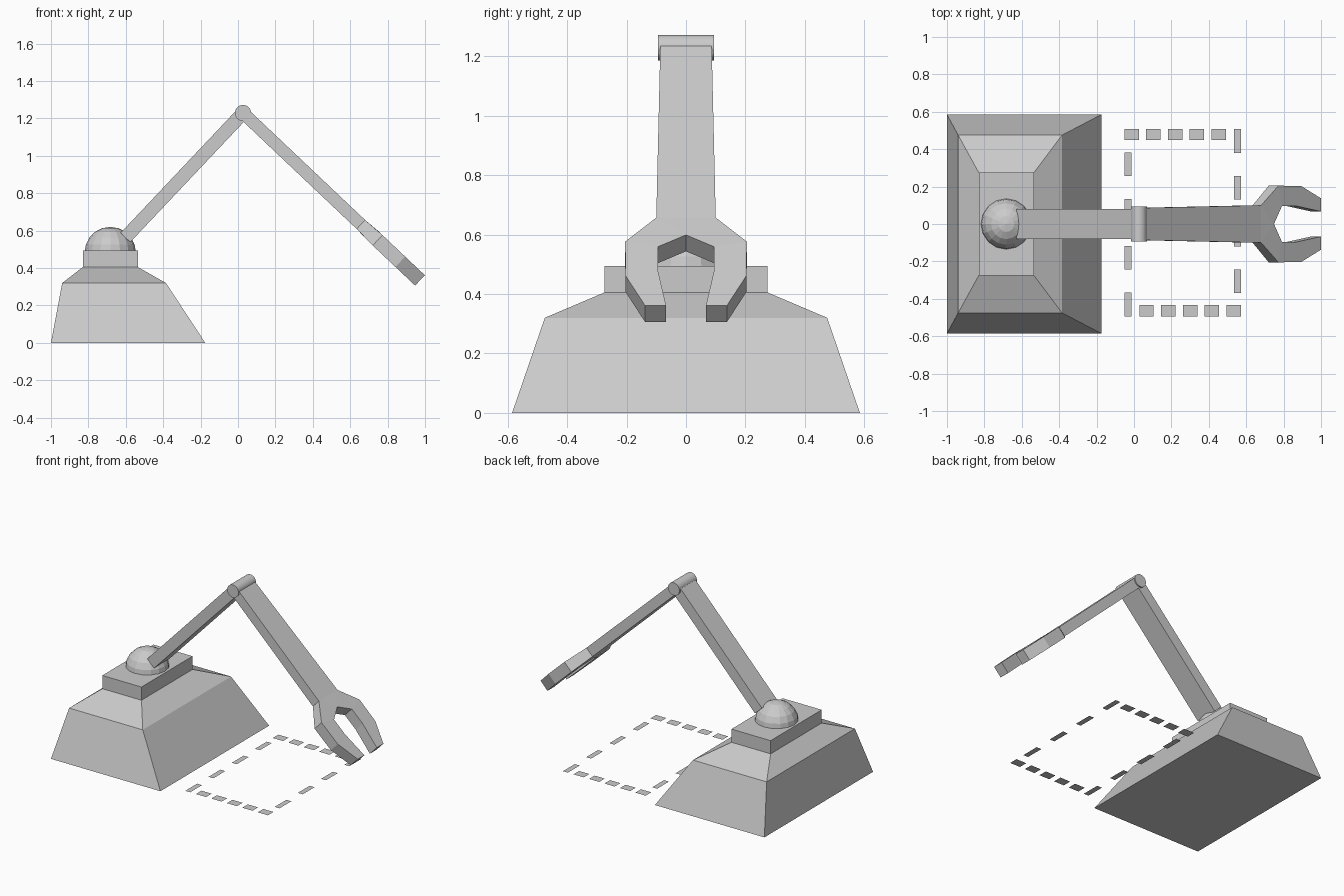
import bpy, bmesh, math
from mathutils import Matrix, Vector

cube = bpy.data.objects.get("Cube")
if cube:
    bpy.data.objects.remove(cube, do_unlink=True)

grey = bpy.data.materials.new("plain grey")
grey.use_nodes = True
grey.diffuse_color = (0.6, 0.6, 0.6, 1)
grey.node_tree.nodes["Principled BSDF"].inputs["Base Color"].default_value = (0.6, 0.6, 0.6, 1)


def finish(name, bm, matrix=None):
    """Turn a bmesh into a flat-shaded grey object."""
    bmesh.ops.recalc_face_normals(bm, faces=bm.faces)
    mesh = bpy.data.meshes.new(name)
    bm.to_mesh(mesh)
    bm.free()
    mesh.materials.append(grey)
    obj = bpy.data.objects.new(name, mesh)
    bpy.context.scene.collection.objects.link(obj)
    if matrix:
        obj.matrix_world = matrix
    return obj


def loft(name, rings, matrix=None):
    """Skin a stack of equally sized vertex rings and cap both ends."""
    bm = bmesh.new()
    rows = [[bm.verts.new(p) for p in ring] for ring in rings]
    for a, b in zip(rows, rows[1:]):
        for i in range(len(a)):
            j = (i + 1) % len(a)
            bm.faces.new((a[i], a[j], b[j], b[i]))
    bm.faces.new(rows[0])
    bm.faces.new(rows[-1])
    return finish(name, bm, matrix)


def level(x0, x1, y, z):
    return [(x0, -y, z), (x1, -y, z), (x1, y, z), (x0, y, z)]


def section(s, y, t):
    """Arm cross-section at distance s, half width y, half thickness t."""
    return [(s, -y, -t), (s, y, -t), (s, y, t), (s, -y, t)]


def arm_frame(start, end):
    """Local x runs along the arm, local z is its upper side."""
    d = (Vector(end) - Vector(start)).normalized()
    y = Vector((0, 1, 0))
    rot = Matrix((d, y, d.cross(y))).transposed().to_4x4()
    return Matrix.Translation(start) @ rot, (Vector(end) - Vector(start)).length


# Base: two-stage sloped pedestal with a block on top
loft("pedestal", [level(-1, -0.175, 0.585, 0),
                  level(-0.94, -0.385, 0.475, 0.32),
                  level(-0.83, -0.535, 0.275, 0.405)])
loft("turntable_block", [level(-0.83, -0.535, 0.275, 0.405),
                         level(-0.83, -0.535, 0.275, 0.495)])

# Faceted shoulder dome
bm = bmesh.new()
bmesh.ops.create_uvsphere(bm, u_segments=16, v_segments=10, radius=0.137)
bmesh.ops.bisect_plane(bm, geom=bm.verts[:] + bm.edges[:] + bm.faces[:],
                       plane_co=(0, 0, -0.02), plane_no=(0, 0, -1), clear_outer=True)
finish("shoulder_dome", bm, Matrix.Translation((-0.683, 0, 0.483)))

# Elbow pin
elbow = (0.027, 0, 1.229)
bm = bmesh.new()
bmesh.ops.create_cone(bm, cap_ends=True, segments=32, radius1=0.043, radius2=0.043, depth=0.188)
finish("elbow_pin", bm, Matrix.Translation(elbow) @ Matrix.Rotation(math.pi / 2, 4, "X"))

# Upper arm
frame, length = arm_frame((-0.602, 0, 0.563), elbow)
loft("upper_arm", [section(0, 0.08, 0.036), section(length, 0.08, 0.036)], frame)

# Forearm, widening slightly toward the wrist
frame, length = arm_frame(elbow, (0.973, 0, 0.334))
wrist = length - 0.435
loft("forearm", [section(0, 0.086, 0.033), section(wrist, 0.1, 0.033)], frame)

# Two-fingered claw: half outline as (distance from tip, half width), mirrored
outline = [(0.435, 0), (0.435, 0.1), (0.312, 0.205), (0.145, 0.203), (0, 0.138),
           (0, 0.067), (0.174, 0.095), (0.287, 0.095), (0.345, 0)]
bm = bmesh.new()
sides = []
for sign in (-1, 1):
    sides.append([bm.verts.new((length - s, y, sign * (0.033 if s > 0.4 else 0.038)))
                  for s, y in outline])
    for ids in ((0, 1, 8), (1, 2, 7, 8), (2, 3, 6, 7), (3, 4, 5, 6)):
        bm.faces.new([sides[-1][i] for i in ids])
for i in range(8):
    a, b = sides
    bm.faces.new((a[i], a[i + 1], b[i + 1], b[i]))
claw = finish("claw", bm, frame)
mirror = claw.modifiers.new("other_half", "MIRROR")
mirror.use_axis = (False, True, False)

# Dashed work-area outline on the floor, the second half turned 180 degrees
bm = bmesh.new()
cx, cy = 0.26, 0.007


def dash(x, y, w, h):
    bm.faces.new([bm.verts.new(p) for p in
                  level(x - w / 2, x + w / 2, h / 2, 0.001)])
    bm.verts.ensure_lookup_table()
    for v in bm.verts[-4:]:
        v.co.y += y


for sign in (1, -1):
    for k in range(4):
        dash(cx - sign * 0.293, cy + sign * (0.313 - 0.25 * k), 0.037, 0.127)
    for k in range(5):
        dash(cx + sign * (-0.273 + 0.1165 * k), cy + sign * 0.471, 0.077, 0.06)
for f in bm.faces:
    f.normal_update()
finish("floor_dashes", bm)
